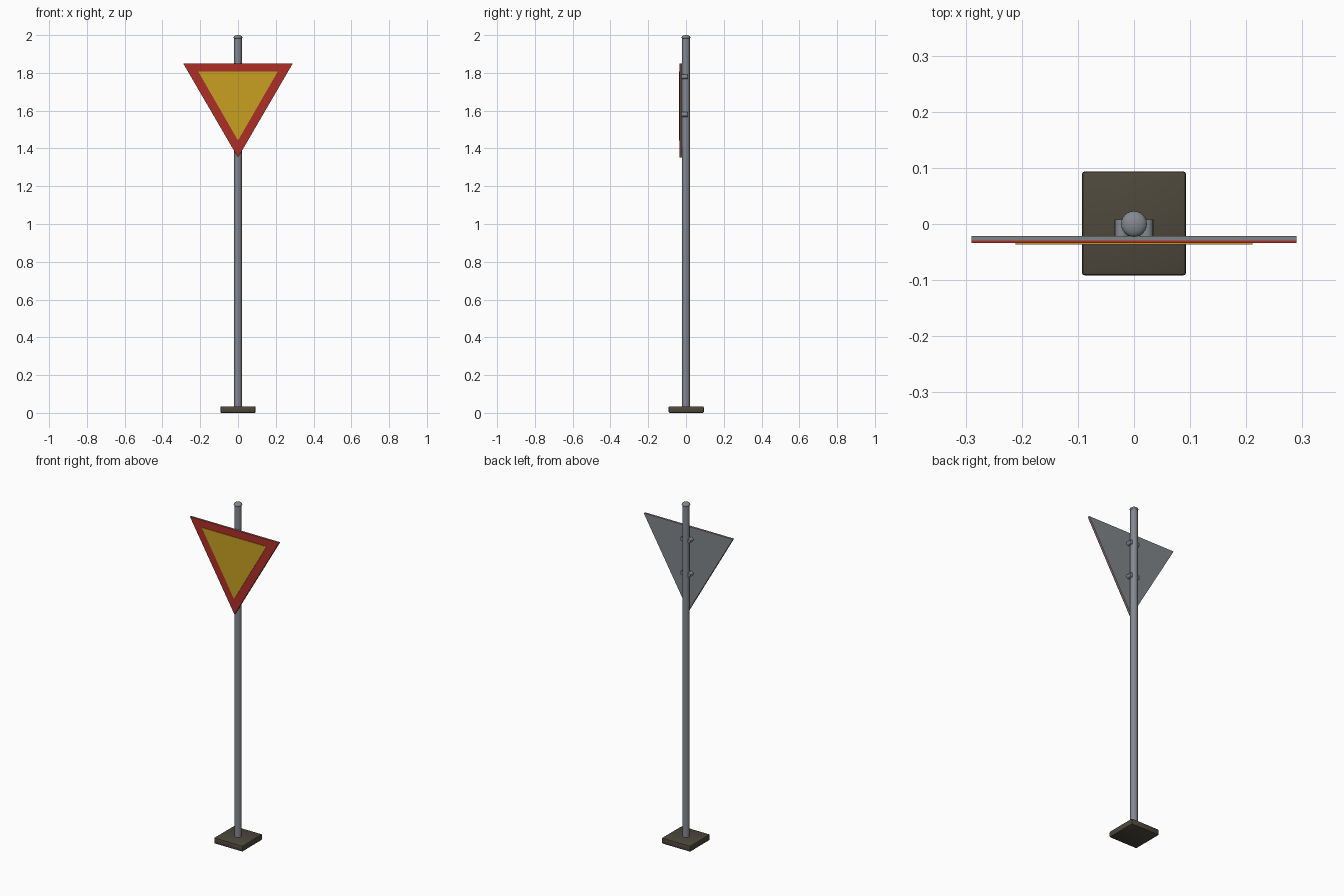
import bpy, bmesh, math
from mathutils import Matrix

if "Cube" in bpy.data.objects:
    bpy.data.objects.remove(bpy.data.objects["Cube"])

def mat(name, rgb):
    m = bpy.data.materials.new(name)
    m.diffuse_color = (*rgb, 1)
    m.use_nodes = True
    m.node_tree.nodes["Principled BSDF"].inputs["Base Color"].default_value = m.diffuse_color
    return m

STEEL = mat("galvanised_steel", (0.23, 0.25, 0.28))
BACK = mat("grey_backing", (0.22, 0.235, 0.25))
RED = mat("red_border", (0.43, 0.028, 0.02))
YELLOW = mat("yellow_face", (0.58, 0.35, 0.016))
DARK = mat("dark_base", (0.075, 0.065, 0.045))

def finish(name, bm, material, smooth=True):
    bmesh.ops.recalc_face_normals(bm, faces=bm.faces)
    me = bpy.data.meshes.new(name)
    bm.to_mesh(me)
    bm.free()
    me.materials.append(material)
    ob = bpy.data.objects.new(name, me)
    bpy.context.collection.objects.link(ob)
    if smooth:
        bpy.ops.object.select_all(action='DESELECT')
        ob.select_set(True)
        bpy.context.view_layer.objects.active = ob
        bpy.ops.object.shade_smooth_by_angle(angle=math.radians(35))
    return ob

def cylinder(name, r, length, matrix, material, segments=24):
    bm = bmesh.new()
    bmesh.ops.create_cone(bm, cap_ends=True, segments=segments,
                          radius1=r, radius2=r, depth=length, matrix=matrix)
    return finish(name, bm, material)

def triangle_plate(name, half, top, bottom, y_back, y_front, material):
    """Downward-pointing triangular plate facing -y."""
    bm = bmesh.new()
    f = bm.faces.new([bm.verts.new((x, y_back, z))
                      for x, z in ((-half, top), (half, top), (0, bottom))])
    ext = bmesh.ops.extrude_face_region(bm, geom=[f], use_keep_orig=True)
    for v in ext["geom"]:
        if isinstance(v, bmesh.types.BMVert):
            v.co.y = y_front
    return finish(name, bm, material, smooth=False)

# base block with softened edges
bm = bmesh.new()
bmesh.ops.create_cube(bm, size=1, matrix=Matrix.Translation((0, 0.001, 0.0175))
                      @ Matrix.Diagonal((0.186, 0.186, 0.035, 1)))
bmesh.ops.bevel(bm, geom=bm.edges[:], offset=0.006, segments=2,
                profile=0.5, affect='EDGES')
finish("base_block", bm, DARK)

# pole and flattened dome cap
cylinder("pole", 0.02, 1.96, Matrix.Translation((0, 0, 1.008)), STEEL)
bm = bmesh.new()
bmesh.ops.create_uvsphere(bm, u_segments=24, v_segments=12, radius=1,
                          matrix=Matrix.Translation((0, 0, 1.988))
                          @ Matrix.Diagonal((0.023, 0.023, 0.012, 1)))
finish("pole_cap", bm, STEEL)

# layered sign: backing, red border, yellow centre
triangle_plate("sign_backing", 0.29, 1.85, 1.352, -0.021, -0.029, BACK)
triangle_plate("sign_border", 0.29, 1.85, 1.352, -0.029, -0.0335, RED)
triangle_plate("sign_centre", 0.211, 1.808, 1.442, -0.0335, -0.0365, YELLOW)

# mounting bolts either side of the pole
for level, z in (("upper", 1.78), ("lower", 1.58)):
    for side, x in (("left", -0.022), ("right", 0.022)):
        cylinder(f"{level}_{side}_bolt", 0.0125, 0.032,
                 Matrix.Translation((x, -0.008, z)) @ Matrix.Rotation(math.pi / 2, 4, 'X'),
                 STEEL, 16)
